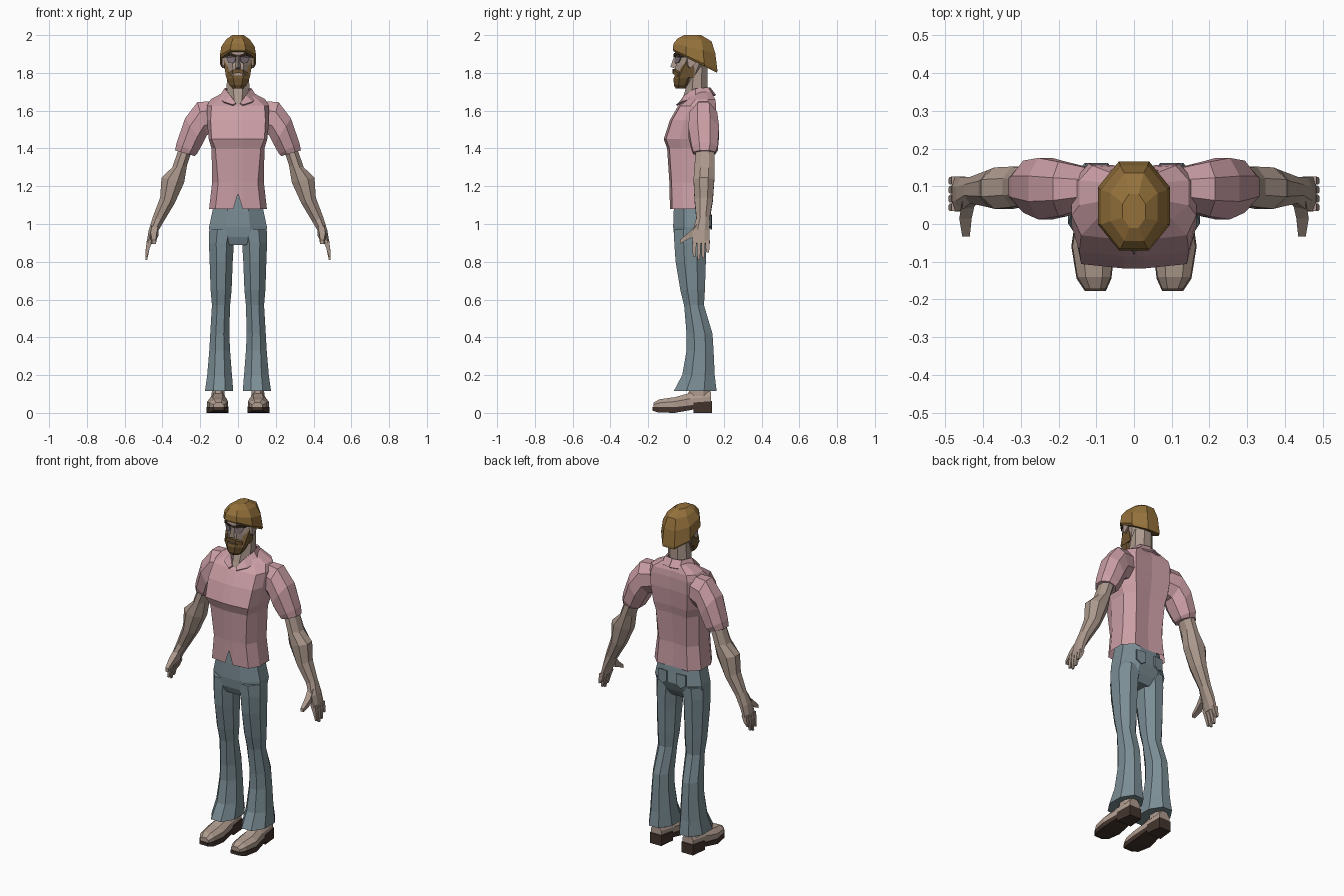
import bpy, bmesh, math
from mathutils import Vector

cube = bpy.data.objects.get("Cube")
if cube:
    bpy.data.objects.remove(cube, do_unlink=True)


def material(name, rgb):
    lin = [((c / 255 + 0.055) / 1.055) ** 2.4 for c in rgb] + [1.0]
    m = bpy.data.materials.new(name)
    m.diffuse_color = lin
    m.use_nodes = True
    bsdf = next(n for n in m.node_tree.nodes if n.type == 'BSDF_PRINCIPLED')
    bsdf.inputs["Base Color"].default_value = lin
    bsdf.inputs["Roughness"].default_value = 0.9
    return m


SHIRT = material("dusty pink cloth", (202, 158, 165))
DENIM = material("faded denim", (122, 141, 148))
SKIN = material("skin", (172, 153, 141))
EYES = material("shaded eye", (128, 114, 120))
HAIR = material("golden brown hair", (148, 113, 59))
BEARD = material("dark brown beard", (112, 86, 50))
BROW = material("dark brow", (58, 44, 34))
SHOE = material("tan leather", (176, 156, 143))
SOLE = material("dark sole", (66, 51, 45))


def make(name, verts, faces, mat, mirror=False, thick=0):
    bm = bmesh.new()
    vs = [bm.verts.new(v) for v in verts]
    for f in faces:
        bm.faces.new([vs[i] for i in f])
    bmesh.ops.recalc_face_normals(bm, faces=bm.faces)
    me = bpy.data.meshes.new(name)
    bm.to_mesh(me)
    bm.free()
    ob = bpy.data.objects.new(name, me)
    bpy.context.collection.objects.link(ob)
    me.materials.append(mat)
    if thick:
        s = ob.modifiers.new("thickness", 'SOLIDIFY')
        s.thickness = thick
        s.offset = 0
    if mirror:
        ob.modifiers.new("mirror", 'MIRROR')
    return ob


def loft(name, rings, mat, mirror=False, caps=(True, True)):
    n = len(rings[0])
    verts = [p for r in rings for p in r]
    faces = [(k * n + i, k * n + (i + 1) % n, (k + 1) * n + (i + 1) % n, (k + 1) * n + i)
             for k in range(len(rings) - 1) for i in range(n)]
    if caps[0]:
        faces.append(tuple(range(n)))
    if caps[1]:
        faces.append(tuple(range(len(verts) - n, len(verts))))
    return make(name, verts, faces, mat, mirror)


def ring(x0, z0, x1, z1, yf, yb, n=8, tilt=0):
    """Polygon spanning an inner and an outer (x, z) point and a depth range; tilt drops the back."""
    k = 1 / math.cos(math.pi / n)
    pts = []
    for i in range(n):
        a = 2 * math.pi * (i + 0.5) / n
        c, s = k * math.cos(a), k * math.sin(a)
        pts.append(((x0 + x1) / 2 + (x1 - x0) / 2 * c, (yf + yb) / 2 + (yb - yf) / 2 * s,
                    (z0 + z1) / 2 + (z1 - z0) / 2 * c - tilt * (s + 1) / 2))
    return pts


def column(name, rows, mat, mirror=False, n=8):
    return loft(name, [ring(*r, n=n) for r in rows], mat, mirror)


def centred(name, rows, mat):
    """Rows of z, half width, front, back, drop toward the back."""
    return loft(name, [ring(-w, z, w, z, f, b, tilt=t) for z, w, f, b, t in rows], mat)


def plate(name, pts, mat, mirror=True, thick=0.008):
    return make(name, pts, [tuple(range(len(pts)))], mat, mirror, thick)


# Shirt body: half section mirrored around, with a notch in the front hem
def shirt_ring(z, w, fw, yf, yb, bw, notch=0):
    d = yb - yf
    half = [(0.025, yf), (fw, yf + 0.012), (w, yf + 0.32 * d), (w, yf + 0.75 * d), (bw, yb)]
    return ([(0, yf, z + notch)] + [(x, y, z) for x, y in half] + [(0, yb - 0.008, z)]
            + [(-x, y, z) for x, y in reversed(half)])


loft("shirt_body", [shirt_ring(*r) for r in [
    (1.08, .153, .12, -.085, .13, .10, .08),
    (1.22, .137, .105, -.088, .125, .09),
    (1.40, .14, .12, -.10, .14, .10),
    (1.45, .155, .14, -.118, .15, .11),
    (1.55, .165, .145, -.085, .16, .12),
    (1.625, .165, .14, -.042, .16, .12),
    (1.66, .145, .10, .0, .155, .11),
    (1.70, .07, .05, .03, .135, .06)]], SHIRT, caps=(False, True))

# Sleeves
column("sleeve", [
    (.11, 1.49, .14, 1.65, .04, .15),
    (.165, 1.47, .215, 1.645, .02, .165),
    (.19, 1.42, .28, 1.56, .012, .175),
    (.218, 1.37, .325, 1.43, .03, .168),
    (.23, 1.36, .333, 1.39, .04, .155)], SHIRT, True)

# Open collar
low = [(0, .155, 1.68), (.06, .14, 1.68), (.10, .05, 1.665), (.075, -.02, 1.645), (.025, -.05, 1.628)]
high = [(0, .125, 1.72), (.05, .115, 1.72), (.068, .05, 1.715), (.04, -.005, 1.68), (.012, -.035, 1.64)]
make("collar", low + high, [(i, i + 1, i + 6, i + 5) for i in range(4)], SHIRT, True, 0.01)

# Trousers: seat and flared legs
centred("trouser_seat", [
    (.89, .10, -.045, .08, 0), (.93, .15, -.062, .105, 0), (.985, .153, -.068, .13, 0),
    (1.07, .135, -.065, .122, 0), (1.16, .12, -.06, .11, 0)], DENIM)
column("trouser_leg", [(a, z, b, z, f, k) for z, a, b, f, k in [
    (.115, .025, .175, -.065, .162),
    (.20, .032, .163, -.02, .152),
    (.33, .042, .152, .003, .146),
    (.42, .046, .147, .003, .14),
    (.57, .042, .138, -.01, .095),
    (.65, .034, .145, -.03, .10),
    (.80, .028, .15, -.055, .105),
    (.90, .022, .154, -.062, .108),
    (.97, .005, .152, -.064, .11)]], DENIM, True)
# Back pockets
plate("back_pocket", [(.03, .134, 1.05), (.09, .128, 1.05), (.09, .128, .99), (.06, .134, .97),
                      (.03, .134, .99)], DENIM)

# Arms
column("arm", [
    (.235, 1.43, .30, 1.45, .06, .14),
    (.25, 1.37, .32, 1.38, .05, .15),
    (.27, 1.31, .348, 1.30, .045, .152),
    (.285, 1.22, .405, 1.245, .04, .15),
    (.335, 1.11, .412, 1.14, .045, .142),
    (.395, 1.01, .45, 1.04, .055, .125)], SKIN, True)
column("hand", [
    (.395, 1.01, .45, 1.04, .055, .125),
    (.43, .95, .472, .97, .035, .125),
    (.455, .895, .484, .90, .033, .126)], SKIN, True)


# Fingers and thumb
def quad(x0, x1, y0, y1, z):
    return [(x0, y0, z), (x1, y0, z), (x1, y1, z), (x0, y1, z)]


for i, (name, tip) in enumerate([("index", .825), ("middle", .81), ("ring", .82), ("little", .85)]):
    y = .034 + i * .0235
    loft(name + "_finger", [quad(.452, .483, y, y + .021, .91), quad(.468, .488, y, y + .02, .87),
                            quad(.481, .491, y + .003, y + .016, tip)], SKIN, True)
loft("thumb", [
    [(.42, .06, .94), (.455, .06, .94), (.455, .06, 1.0), (.42, .06, 1.0)],
    [(.43, .015, .92), (.463, .015, .92), (.463, .015, .955), (.43, .015, .955)],
    [(.435, -.033, .895), (.455, -.033, .895), (.455, -.033, .915), (.435, -.033, .915)]], SKIN, True)


# Shoes: sections running from toe to heel
def shoe_ring(y, x0, x1, z0, z1):
    zm, i = z0 + 0.6 * (z1 - z0), 0.25 * (x1 - x0)
    return [(x0, y, z0), (x1, y, z0), (x1, y, zm), (x1 - i, y, z1), (x0 + i, y, z1), (x0, y, zm)]


loft("shoe_upper", [shoe_ring(*r) for r in [
    (-.172, .075, .13, .025, .055), (-.14, .062, .15, .025, .072), (-.06, .053, .163, .025, .083),
    (.02, .06, .15, .03, .105), (.08, .065, .145, .03, .115), (.132, .07, .138, .05, .112)]], SHOE, True)
loft("shoe_sole", [[(a, y, z), (b, y, z), (b, y, t), (a, y, t)] for y, a, b, z, t in [
    (-.178, .075, .13, .012, .03), (-.145, .06, .152, .002, .03), (-.06, .05, .166, 0, .03),
    (.04, .057, .152, .018, .042), (.041, .057, .152, 0, .055), (.137, .066, .142, 0, .062)]], SOLE, True)
column("ankle", [(.07, .09, .14, .09, .01, .125), (.075, .18, .135, .18, .03, .12)], SKIN, True)

# Neck and head
centred("neck", [
    (1.62, .03, -.038, .10, 0), (1.66, .05, -.02, .115, 0), (1.72, .06, .0, .115, 0),
    (1.83, .058, .01, .115, 0)], SKIN)
centred("head", [
    (1.75, .04, -.05, .06, 0), (1.79, .06, -.056, .09, 0), (1.845, .07, -.054, .12, 0),
    (1.88, .073, -.048, .13, 0), (1.895, .075, -.06, .13, 0), (1.94, .075, -.055, .13, 0)], SKIN)
make("nose", [(-.008, -.05, 1.895), (.008, -.05, 1.895), (-.017, -.05, 1.82), (.017, -.05, 1.82),
              (0, -.062, 1.89), (0, -.083, 1.832)],
     [(0, 1, 4), (0, 4, 5, 2), (1, 3, 5, 4), (2, 5, 3), (0, 2, 3, 1)], SKIN)
plate("eye", [(.012, -.056, 1.885), (.034, -.052, 1.885), (.06, -.026, 1.882), (.05, -.038, 1.855),
              (.03, -.056, 1.85), (.014, -.058, 1.86)], EYES, thick=0.006)
loft("eyebrow", [[(x, y, z), (x, y, z + .012), (x, y + .02, z + .012), (x, y + .02, z)]
                 for x, y, z in [(.01, -.066, 1.885), (.036, -.064, 1.892), (.066, -.034, 1.885)]],
     BROW, True)
loft("ear", [[(x, a, 1.885), (x, b, 1.89), (x, b - .005, 1.85), (x, a + .015, 1.825), (x, a + .002, 1.84)]
             for x, a, b in [(.062, .0, .045), (.086, .008, .055)]], SKIN, True)

# Beard, sideburns and moustache
centred("beard", [
    (1.718, .03, -.055, .0, 0), (1.735, .045, -.064, .02, 0), (1.77, .06, -.066, .04, 0),
    (1.785, .063, -.06, .045, 0)], BEARD)
loft("sideburn", [[(a, f, z), (b, f + .012, z), (b, k, z), (a, k, z)] for z, a, b, f, k in [
    (1.775, .04, .063, -.05, .045), (1.82, .05, .07, -.03, .045), (1.88, .06, .078, .0, .03)]], BEARD, True)
loft("moustache", [[(x, y, z), (x, y, z + h), (x, y + .025, z + h), (x, y + .025, z)]
                   for x, y, z, h in [(0, -.072, 1.80, .02), (.03, -.068, 1.795, .02),
                                      (.055, -.042, 1.775, .025)]], BEARD, True)

# Hair cap, dropping toward the nape
centred("hair", [
    (1.915, .088, -.066, .165, .115), (1.925, .096, -.07, .166, .11), (1.955, .088, -.066, .155, .05),
    (1.982, .062, -.045, .135, .015), (2.0, .03, -.01, .08, 0)], HAIR)
